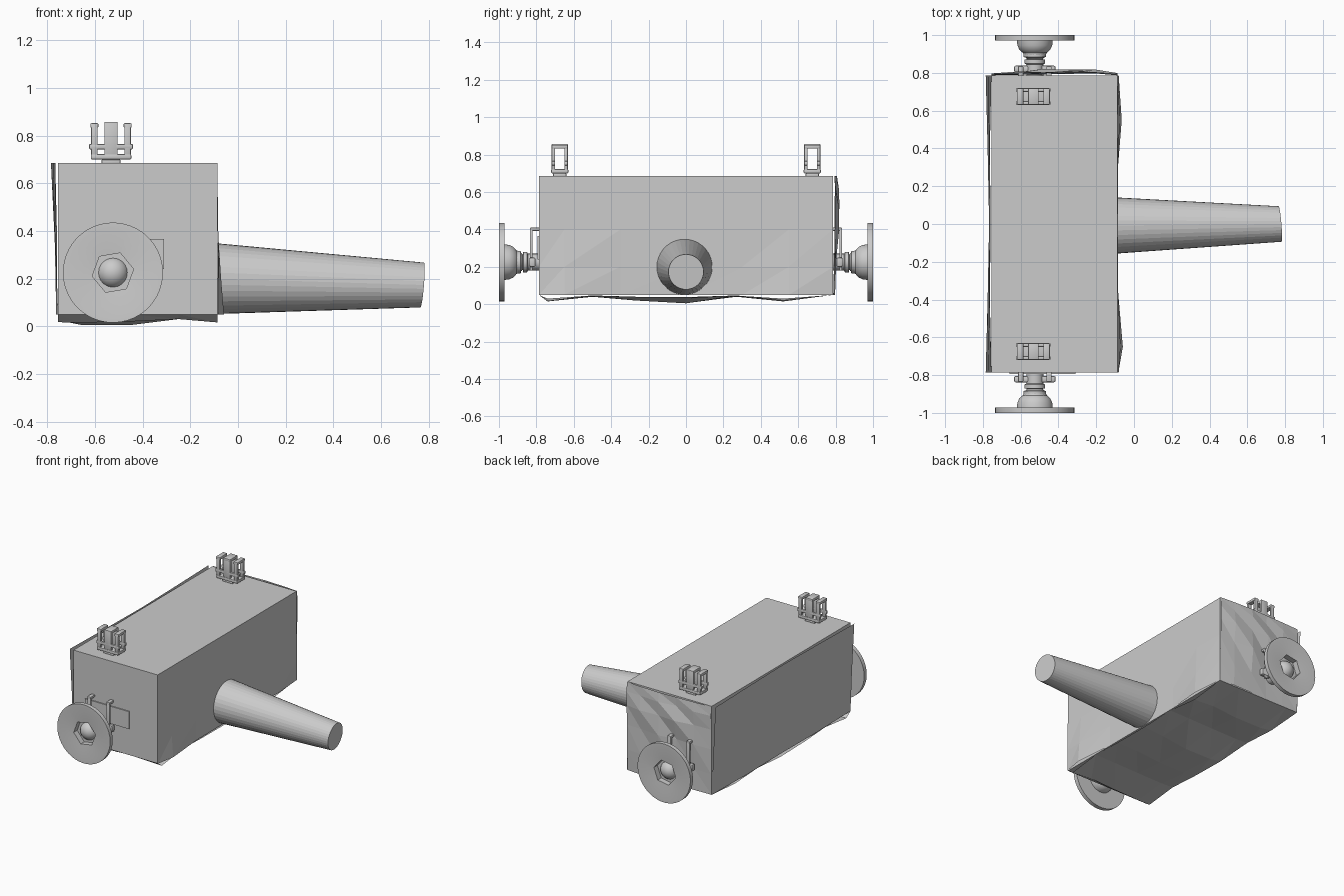
import bpy, bmesh, math
from mathutils import Vector, Matrix

if "Cube" in bpy.data.objects:
    bpy.data.objects.remove(bpy.data.objects["Cube"])

grey = bpy.data.materials.new("plain_grey")
grey.diffuse_color = (0.6, 0.6, 0.6, 1)
grey.use_nodes = True
grey.node_tree.nodes["Principled BSDF"].inputs["Base Color"].default_value = grey.diffuse_color


def make(name, bm, smooth=False):
    bmesh.ops.recalc_face_normals(bm, faces=bm.faces[:])
    me = bpy.data.meshes.new(name)
    bm.to_mesh(me)
    bm.free()
    me.materials.append(grey)
    ob = bpy.data.objects.new(name, me)
    bpy.context.collection.objects.link(ob)
    if smooth:
        bpy.ops.object.select_all(action='DESELECT')
        bpy.context.view_layer.objects.active = ob
        ob.select_set(True)
        bpy.ops.object.shade_smooth_by_angle(angle=math.radians(35))
    return ob


def add_box(bm, lo, hi, bevel=0):
    lo, hi = Vector(lo), Vector(hi)
    m = Matrix.Translation((lo + hi) / 2) @ Matrix.Diagonal((*(hi - lo), 1))
    vs = bmesh.ops.create_cube(bm, size=1, matrix=m)['verts']
    if bevel:
        es = list({e for v in vs for e in v.link_edges})
        bmesh.ops.bevel(bm, geom=es, offset=bevel, segments=2, affect='EDGES', profile=0.5)


def lathe(bm, profile, centre, sign, n):
    """Revolve (radius, y) points about a y-directed axis."""
    rings = []
    for r, y in profile:
        rings.append([bm.verts.new((centre[0] + r * math.cos(t), sign * y, centre[1] + r * math.sin(t)))
                      for t in (math.tau * i / n + 0.17 for i in range(n))])
    for a, b in zip(rings, rings[1:]):
        for i in range(n):
            j = (i + 1) % n
            bm.faces.new((a[i], a[j], b[j], b[i]))
    bm.faces.new(rings[0])
    bm.faces.new(rings[-1])


def crumple(name, us, vs, depths, place):
    """Rough skin: grid of outward depths laid over one side of the body."""
    bm = bmesh.new()
    g = [[bm.verts.new(place(u, v, d)) for u, d in zip(us, row)] for v, row in zip(vs, depths)]
    for a, b in zip(g, g[1:]):
        for i in range(len(us) - 1):
            bm.faces.new((a[i], a[i + 1], b[i + 1]))
            bm.faces.new((a[i], b[i + 1], b[i]))
    return make(name, bm)


# Main body block
X0, X1, Y, Z0, Z1 = -0.755, -0.087, 0.787, 0.05, 0.685
bm = bmesh.new()
add_box(bm, (X0, -Y, Z0), (X1, Y, Z1))
make("body", bm)

# Crumpled skins on the underside, long sides and rear end
crumple("underside", [-Y, -0.74, -0.5, -0.27, 0, 0.27, 0.52, Y], [X0, -0.66, -0.45, -0.25, X1],
        [[0, .033, .006, .02, .025, .006, .02, 0],
         [0, .035, .01, .03, .044, .01, .035, 0],
         [0, .03, .008, .03, .045, .008, .035, 0],
         [0, .02, .004, .015, .02, .004, .02, 0],
         [0, .034, .003, .01, .012, .003, .03, 0]],
        lambda u, v, d: (v, u, Z0 - d))
crumple("left_skin", [-Y, -0.4, 0, 0.4, Y], [Z0, 0.35, Z1],
        [[0, .008, .004, .008, 0], [.012, .01, .004, .01, .014], [.03, .02, .012, .02, .03]],
        lambda u, v, d: (X0 - d, u, v))
crumple("right_skin", [-Y, -0.65, -0.35, 0, 0.3, 0.55, Y], [Z0, 0.2, 0.4, Z1],
        [[.004, .028, .002, 0, .002, .022, .004],
         [.006, .016, .002, .002, .002, .012, .006],
         [.002, .002, .003, .003, .003, .004, .002],
         [0, 0, 0, 0, 0, 0, 0]],
        lambda u, v, d: (X1 + d, u, v))
crumple("rear_skin", [X0, -0.62, -0.48, -0.35, -0.2, X1], [Z0, 0.2, 0.38, 0.52, 0.62, Z1],
        [[0, .003, .005, .008, .01, 0],
         [.006, .004, .004, .012, .015, .006],
         [.008, .015, .008, .03, .012, .008],
         [.006, .012, .034, .022, .03, .01],
         [.01, .02, .012, .03, .016, .012],
         [.006, .012, .016, .02, .014, .006]],
        lambda u, v, d: (u, Y + d, v))

# Tapered pipe with a slightly tilted end
bm = bmesh.new()
N = 36
rings = []
for x, y, z, r, tilt in ((-0.1, -0.008, 0.2, 0.149, 0), (0.773, 0, 0.173, 0.094, 0.08)):
    rings.append([bm.verts.new((x + tilt * r * (math.sin(t) - math.cos(t)), y + r * math.cos(t), z + r * math.sin(t)))
                  for t in (math.tau * i / N for i in range(N))])
for i in range(N):
    j = (i + 1) % N
    bm.faces.new((rings[0][i], rings[0][j], rings[1][j], rings[1][i]))
for ring in rings:
    bm.faces.new(ring)
make("tapered_pipe", bm)

# End discs, hubs and clips, at both ends
C = (-0.525, 0.225)
for s, end in ((-1, "front"), (1, "rear")):
    bm = bmesh.new()
    lathe(bm, [(.045, .78), (.045, .845), (.055, .85), (.055, .87), (.04, .873), (.04, .88), (.06, .884),
               (.06, .905), (.068, .91), (.083, .925), (.092, .945), (.095, .971), (.21, .971),
               (.21, 1), (.19, 1), (.06, .988)], C, s, 48)
    disc = make(end + "_disc", bm, True)

    bm = bmesh.new()
    lathe(bm, [(.088, 1.02), (.088, .95)], C, s, 6)
    cutter = make(end + "_hex_cutter", bm)
    cutter.hide_render = True
    cutter.hide_set(True)
    mod = disc.modifiers.new("hex_socket", 'BOOLEAN')
    mod.operation, mod.solver, mod.object = 'DIFFERENCE', 'EXACT', cutter

    bm = bmesh.new()
    bmesh.ops.create_uvsphere(bm, u_segments=24, v_segments=12, radius=0.066,
                              matrix=Matrix.Translation((C[0], s * 0.925, C[1])))
    make(end + "_ball", bm, True)

    # Wall clip: foot plate, two hooked rods
    bm = bmesh.new()
    add_box(bm, (-0.635, min(s * .805, s * .838), 0.2), (-0.415, max(s * .805, s * .838), 0.25), 0.008)
    for x in (-0.6, -0.45):
        ys = sorted((s * .82, s * .835))
        add_box(bm, (x - .014, ys[0], .18), (x + .014, ys[1], .41), 0.005)
        ys = sorted((s * .78, s * .835))
        add_box(bm, (x - .014, ys[0], .392), (x + .014, ys[1], .41), 0.005)
    make(end + "_wall_clip", bm, True)

# Thin plate on the front wall
bm = bmesh.new()
add_box(bm, (-0.66, -Y - 0.008, 0.24), (-0.31, -Y, 0.365))
make("wall_plate", bm)

# Upright clip brackets on top
for s, end in ((-1, "front"), (1, "rear")):
    bm = bmesh.new()
    cx, cy = -0.533, s * 0.675

    def part(x0, x1, y0, y1, z0, z1, b=0.005):
        add_box(bm, (cx + x0, cy + y0, z0), (cx + x1, cy + y1, z1), b)

    part(-.04, .04, -.035, .035, .68, .70)                 # foot
    part(-.085, .085, -.046, .046, .70, .722)              # base plate
    for y in (-.034, .034):
        part(-.028, .028, y - .009, y + .009, .70, .855)   # centre uprights
        part(-.092, .092, y - .009, y + .009, .742, .765)  # cross bars
        for x in (-.07, .07):
            part(x - .014, x + .014, y - .009, y + .009, .71, .85)
    part(-.028, .028, -.043, .043, .838, .858)             # centre cap
    for x in (-.07, .07):
        part(x - .017, x + .017, -.043, .043, .832, .852)  # side caps
    make(end + "_top_clip", bm, True)
